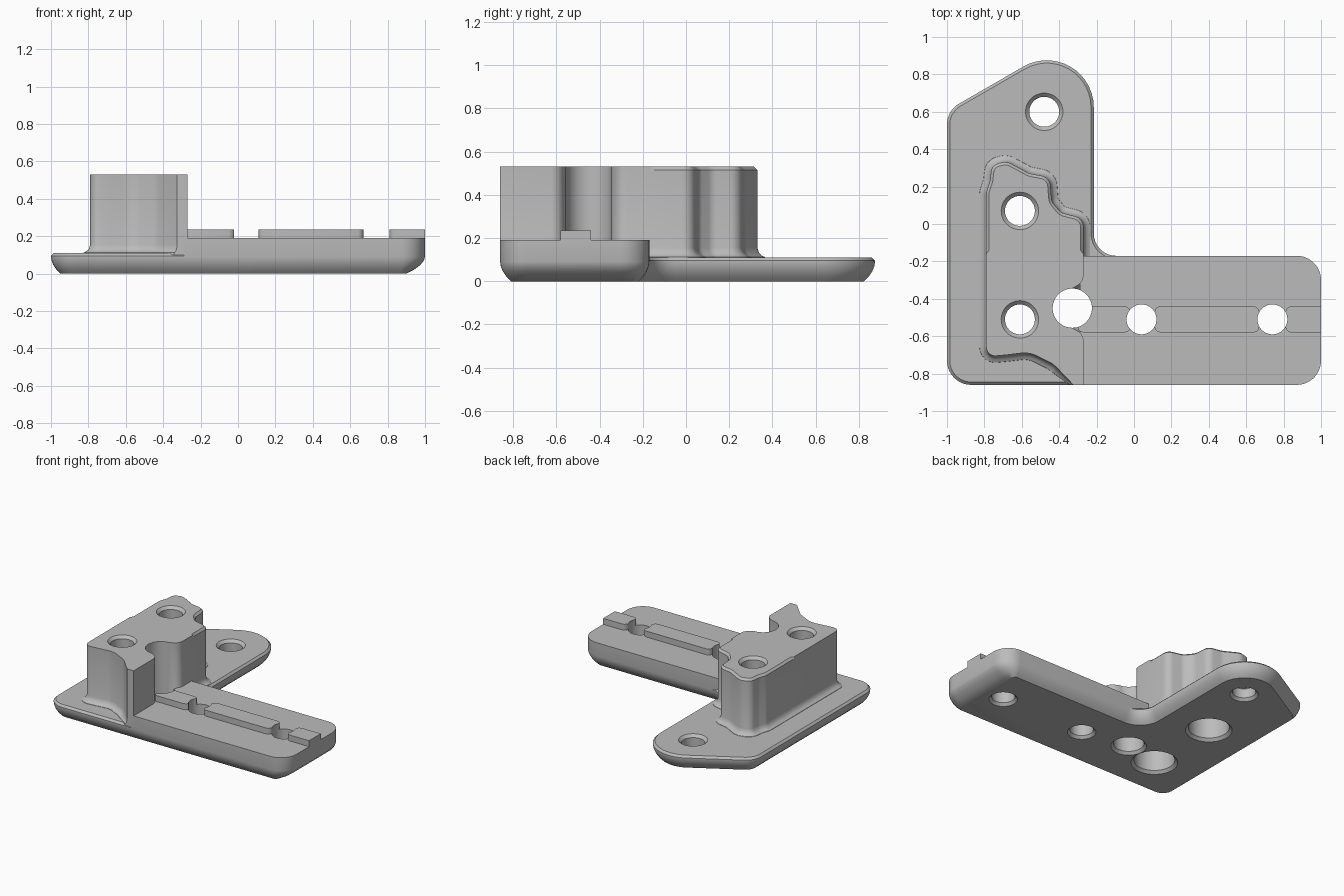
import bpy
import bmesh
from math import cos, sin, tan, pi
from mathutils import Vector

cube = bpy.data.objects.get("Cube")
if cube:
    bpy.data.objects.remove(cube, do_unlink=True)

grey = bpy.data.materials.new("plain grey")
grey.use_nodes = True
grey.diffuse_color = (0.5, 0.5, 0.5, 1)
for node in grey.node_tree.nodes:
    if node.type == "BSDF_PRINCIPLED":
        node.inputs["Base Color"].default_value = grey.diffuse_color


def rounded(corners, steps=8):
    """Counter-clockwise outline; each corner is (x, y, radius)."""
    out = []
    for i, (x, y, r) in enumerate(corners):
        p = Vector((x, y))
        a = Vector(corners[i - 1][:2]) - p
        b = Vector(corners[(i + 1) % len(corners)][:2]) - p
        if r == 0:
            out.append(p)
            continue
        half = a.angle(b) / 2
        reach = min(r / tan(half), 0.48 * a.length, 0.48 * b.length)
        r = reach * tan(half)
        middle = p + (a.normalized() + b.normalized()).normalized() * reach / cos(half)
        start = p + a.normalized() * reach - middle
        end = p + b.normalized() * reach - middle
        sweep = pi - 2 * half
        for k in range(steps + 1):
            t = k / steps
            out.append(middle + (start * sin((1 - t) * sweep) + end * sin(t * sweep)) / sin(sweep))
    return out


def offset(outline, amount):
    """Move an outline outward by a number or by a rule of the point."""
    out = []
    for i, p in enumerate(outline):
        a = (p - outline[i - 1]).normalized()
        b = (outline[(i + 1) % len(outline)] - p).normalized()
        na, nb = Vector((a.y, -a.x)), Vector((b.y, -b.x))
        d = amount(p) if callable(amount) else amount
        out.append(p + (na + nb) * d / max(1 + na.dot(nb), 0.5))
    return out


def circle(x, y, r, n=48):
    return [Vector((x + r * cos(2 * pi * k / n), y + r * sin(2 * pi * k / n))) for k in range(n)]


def loft(name, layers):
    """Closed solid through rings given as (z, ring)."""
    bm = bmesh.new()
    rings = [[bm.verts.new((p.x, p.y, z)) for p in ring] for z, ring in layers]
    n = len(rings[0])
    for low, high in zip(rings, rings[1:]):
        for k in range(n):
            m = (k + 1) % n
            bm.faces.new((low[k], low[m], high[m], high[k]))
    bm.faces.new(rings[0][::-1])
    bm.faces.new(rings[-1])
    bmesh.ops.remove_doubles(bm, verts=bm.verts, dist=1e-5)
    bmesh.ops.recalc_face_normals(bm, faces=bm.faces)
    mesh = bpy.data.meshes.new(name)
    bm.to_mesh(mesh)
    bm.free()
    mesh.materials.append(grey)
    obj = bpy.data.objects.new(name, mesh)
    bpy.context.collection.objects.link(obj)
    return obj


# Rounded underside shared by both legs of the base
underside = [(0, -0.05), (0.02, -0.03), (0.045, -0.013), (0.07, -0.003), (0.09, 0)]

# Low mounting plate with a slanted rounded end
plate = rounded([(-1, -0.86, 0.13), (0.1, -0.86, 0), (0.1, -0.17, 0),
                 (-0.215, -0.17, 0.12), (-0.215, 1.059, 0.265), (-1, 0.606, 0.13)], 14)
parts = [loft("mounting_plate", [(z, offset(plate, d)) for z, d in
                                 underside + [(0.095, 0), (0.11, -0.015)]])]

# Thicker arm, its far end undercut more deeply
arm = rounded([(-0.29, -0.86, 0), (1, -0.86, 0.13), (1, -0.17, 0.13), (-0.29, -0.17, 0)], 12)


def arm_ring(d):
    ring = offset(arm, d)
    for p, q in zip(arm, ring):
        if p.x > 0.8:
            q.x = p.x + 2 * (q.x - p.x)
    return ring


parts.append(loft("arm", [(z, arm_ring(d)) for z, d in underside + [(0.19, 0)]]))

# Tall wavy block with a fillet at its foot and a partly chamfered top
block = rounded([
    (-0.27, -0.86, 0), (-0.27, -0.59, 0.06), (-0.34, -0.55, 0), (-0.34, -0.35, 0),
    (-0.27, -0.31, 0.06), (-0.27, -0.16, 0), (-0.27, -0.14, 0), (-0.27, 0.03, 0.06),
    (-0.39, 0.06, 0.06), (-0.44, 0.12, 0.06), (-0.45, 0.25, 0.06), (-0.56, 0.27, 0.1),
    (-0.68, 0.335, 0.07), (-0.76, 0.315, 0.05), (-0.77, 0.23, 0.08), (-0.79, 0.17, 0.08),
    (-0.79, -0.14, 0), (-0.79, -0.16, 0), (-0.79, -0.71, 0.09), (-0.68, -0.7, 0.15),
    (-0.56, -0.685, 0.15), (-0.43, -0.75, 0.15), (-0.325, -0.86, 0)])
layers = []
for z, d in [(0.1, 0.04), (0.112, 0.035), (0.12, 0.018), (0.135, 0.006), (0.155, 0), (0.515, 0)]:
    ring = offset(block, d)
    for p in ring:
        p.y = max(p.y, -0.86)
    layers.append((z, ring))
layers.append((0.53, offset(block, lambda p: -0.015 if p.y > -0.15 else 0)))
parts.append(loft("tall_block", layers))

# Raised key along the arm, in three pieces
for name, x0, x1, r in [("inner", -0.3, -0.02, 0.03), ("middle", 0.11, 0.67, 0.03),
                        ("outer", 0.81, 1, 0)]:
    key = rounded([(x0, -0.58, 0.03), (x1, -0.58, r), (x1, -0.44, r), (x0, -0.44, 0.03)], 3)
    parts.append(loft(name + "_key", [(0.17, key), (0.235, key)]))

# Bolt holes: profiles of (height, radius)
deep = [(-0.02, 0.18), (0.02, 0.14), (0.25, 0.14), (0.25, 0.08), (0.51, 0.08), (0.55, 0.12)]
shallow = [(-0.02, 0.115), (0.02, 0.08), (0.09, 0.08), (0.13, 0.12)]
wide = [(-0.02, 0.14), (0.02, 0.105), (0.6, 0.105)]
straight = [(-0.02, 0.115), (0.02, 0.08), (0.3, 0.08)]
holes = [(-0.61, 0.07, deep), (-0.61, -0.51, deep), (-0.48, 0.6, shallow),
         (-0.33, -0.45, wide), (0.04, -0.51, straight), (0.74, -0.51, straight)]
cutters = [loft("hole_cutter", [(z, circle(x, y, r)) for z, r in profile])
           for x, y, profile in holes]

for obj in parts:
    bpy.ops.object.select_all(action="DESELECT")
    obj.select_set(True)
    bpy.context.view_layer.objects.active = obj
    for cutter in cutters:
        cutter.hide_render = True
        mod = obj.modifiers.new("hole", "BOOLEAN")
        mod.operation = "DIFFERENCE"
        mod.solver = "EXACT"
        mod.object = cutter
        bpy.ops.object.modifier_apply(modifier=mod.name)
    bpy.ops.object.shade_smooth_by_angle(angle=pi / 6)

for cutter in cutters:
    bpy.data.objects.remove(cutter, do_unlink=True)
